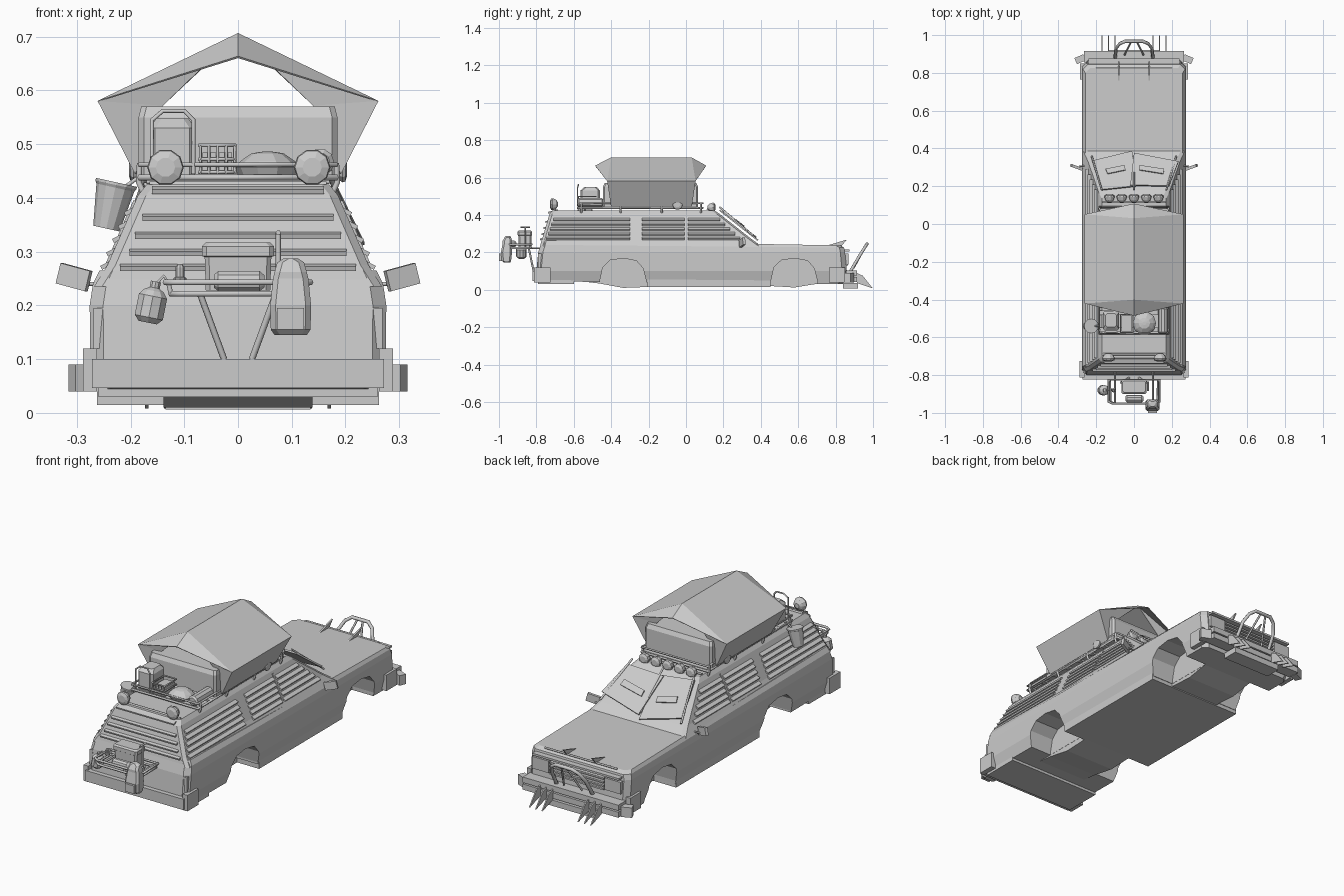
import bpy, bmesh, math
from mathutils import Vector, Euler

def mesh(name, verts, faces, thick=0):
    me = bpy.data.meshes.new(name)
    me.from_pydata([tuple(v) for v in verts], [], faces)
    bm = bmesh.new(); bm.from_mesh(me)
    bmesh.ops.recalc_face_normals(bm, faces=bm.faces)
    bm.to_mesh(me); bm.free()
    ob = bpy.data.objects.new(name, me)
    bpy.context.collection.objects.link(ob)
    if thick:
        m = ob.modifiers.new("thickness", 'SOLIDIFY'); m.thickness = thick; m.offset = 0
    return ob

def stack(name, levels, c=0.02, cx=0):
    """Closed loft of chamfered rectangles: (z or (z_rear, z_front), half_width, y_rear, y_front)."""
    v, f = [], []
    for z, w, a, b in levels:
        z0, z1 = z if isinstance(z, tuple) else (z, z)
        for x, y in [(w, a+c), (w, b-c), (w-c, b), (c-w, b), (-w, b-c), (-w, a+c), (c-w, a), (w-c, a)]:
            v.append((cx + x, y, z0 + (z1 - z0) * (y - a) / (b - a)))
    for k in range(len(levels) - 1):
        for i in range(8):
            j = (i + 1) % 8
            f.append((k*8+i, k*8+j, k*8+8+j, k*8+8+i))
    f += [tuple(range(8)), tuple(range(len(v)-8, len(v)))]
    return mesh(name, v, f)

def box(name, x, y, z, rot=(0, 0, 0)):
    """Box from (min, max) ranges, turned about its own centre."""
    c = Vector([(r[0]+r[1])/2 for r in (x, y, z)])
    h = [(r[1]-r[0])/2 for r in (x, y, z)]
    R = Euler(rot).to_matrix()
    v = [c + R @ Vector((i*h[0], j*h[1], k*h[2])) for i in (-1, 1) for j in (-1, 1) for k in (-1, 1)]
    return mesh(name, v, [(0,1,3,2), (4,5,7,6), (0,1,5,4), (2,3,7,6), (0,2,6,4), (1,3,7,5)])

def prism(name, prof, x0, x1):
    """(y, z) profile extruded along x."""
    n = len(prof)
    v = [(x, y, z) for x in (x0, x1) for y, z in prof]
    f = [tuple(range(n)), tuple(range(n, 2*n))] + [(i, (i+1) % n, n+(i+1) % n, n+i) for i in range(n)]
    return mesh(name, v, f)

def spin(name, p, axis, rings, n=10):
    """Turned solid: rings of (distance along axis, radius)."""
    q = Vector(axis).to_track_quat('Z', 'Y')
    v = [Vector(p) + q @ Vector((r*math.cos(2*math.pi*i/n), r*math.sin(2*math.pi*i/n), d))
         for d, r in rings for i in range(n)]
    f = [(k*n+i, k*n+(i+1) % n, k*n+n+(i+1) % n, k*n+n+i) for k in range(len(rings)-1) for i in range(n)]
    return mesh(name, v, f + [tuple(range(n)), tuple(range(len(v)-n, len(v)))])

def tube(name, pts, r=0.006, loop=False):
    cu = bpy.data.curves.new(name, 'CURVE'); cu.dimensions = '3D'
    cu.bevel_depth = r; cu.bevel_resolution = 1; cu.use_fill_caps = True
    s = cu.splines.new('POLY'); s.points.add(len(pts)-1); s.use_cyclic_u = loop
    for a, b in zip(s.points, pts):
        a.co = (*b, 1)
    ob = bpy.data.objects.new(name, cu)
    bpy.context.collection.objects.link(ob)
    return ob

# Lower body with wheel wells
body = stack("lower_body", [((.045, .03), .258, -.80, .84), (.10, .275, -.80, .86), (.2, .276, -.79, .85),
                            ((.24, .225), .27, -.778, .845), ((.265, .237), .258, -.772, .825)], .025)
for yc in (-.335, .58):
    for s in (-1, 1):
        arch = [(yc + u, z) for u, z in [(-.127, -.05), (-.125, .05), (-.11, .12), (-.07, .158), (0, .168),
                                         (.07, .155), (.105, .115), (.122, .05), (.127, -.05)]]
        cut = prism("wheel_well_cutter", arch, s*.14, s*.4)
        cut.hide_render = True; cut.hide_viewport = True
        m = body.modifiers.new("wheel_well", 'BOOLEAN'); m.object = cut
        m.operation = 'DIFFERENCE'; m.solver = 'EXACT'
prism("floor_pan", [(-.6, .05), (-.46, .033), (-.335, .01), (-.2, .015), (.45, .02), (.58, .012), (.72, .035), (.72, .05)], -.139, .139)
box("sills", (-.262, .262), (-.207, .452), (.015, .06))

# Cabin
stack("cabin", [(.235, .268, -.78, .40), (.275, .243, -.768, .345), (.405, .186, -.73, .18), (.425, .17, -.71, .15)], .015)
for s in (-1, 1):
    for k in range(5):
        z = .275 + k*.025
        x = .245 - .44*(z-.275)
        for a, b in [(-.745+k*.009, -.30), (-.235, -.008), (.01, .29-k*.027)]:
            box("side_slat", (s*x-.011, s*x+.011), (a, b), (z-.004, z+.004), (0, s*.5, 0))
    box("door_pillar", (s*.218-.004, s*.218+.004), (-.004, .006), (.265, .40), (0, -s*.414, 0))
    # Mirrors
    tube("mirror_arm", [(s*.25, .31, .24), (s*.29, .305, .24)], .004)
    box("mirror", (s*.305-.03, s*.305+.03), (.293, .308), (.233, .272), (0, -s*.25, s*.35))
for z, w in [(.272, .22), (.30, .202), (.332, .192), (.365, .178), (.415, .16)]:
    y = -.768 + (z-.275)*.3
    box("rear_slat", (-w, w), (y-.012, y+.01), (z-.005, z+.004), (.3, 0, 0))

# Windshield armour plates and straps
def on_glass(x, y, lift=.014):
    return (x, y, .25 + (.385-y)*.79 + lift)
mesh("windshield_plate_left", [on_glass(*p) for p in [(-.215, .335), (-.01, .385), (.01, .2), (-.175, .18)]], [(0, 1, 2, 3)], .008)
mesh("windshield_plate_right", [on_glass(*p, .022) for p in [(0, .375), (.235, .33), (.185, .2), (-.02, .205)]], [(0, 1, 2, 3)], .008)
mesh("view_slot_left", [on_glass(*p, .022) for p in [(-.15, .29), (-.05, .31), (-.045, .285), (-.14, .265)]], [(0, 1, 2, 3)], .008)
mesh("view_slot_right", [on_glass(*p, .03) for p in [(.03, .31), (.16, .29), (.155, .265), (.03, .285)]], [(0, 1, 2, 3)], .008)
for x in (-.19, 0, .19):
    tube("windshield_bar", [on_glass(x*1.18, .36, .02), on_glass(x*.9, .18, .03)], .005)

# Bumpers
box("rear_bumper", (-.272, .272), (-.822, -.78), (.046, .10))
box("rear_valance", (-.26, .26), (-.79, -.6), (.03, .055))
for s in (-1, 1):
    box("rear_bumper_corner", (s*.275-.013, s*.275+.013), (-.812, -.725), (.04, .12))
    box("front_bumper_corner", (s*.275-.012, s*.275+.012), (.765, .85), (.04, .12))
    box("front_bumper_end", (s*.285-.026, s*.285+.026), (.855, .89), (.04, .09), (0, 0, -s*.4))
    box("headlight", (s*.2-.045, s*.2+.045), (.84, .868), (.135, .195))
    box("tail_light", (s*.255-.014, s*.255+.014), (-.79, -.74), (.12, .195))
for z in (.055, .09):
    box("front_bumper_rail", (-.265, .265), (.855, .915), (z-.014, z+.014))
box("front_skid_plate", (-.135, .135), (.84, .92), (.006, .035))
for k in range(4):
    box("grille_bar", (-.15, .15), (.845, .867), (.13+k*.018, .138+k*.018))
box("grille_rail", (-.24, .24), (.83, .875), (.205, .215))

# Bull bar, ram spikes and hood fins
tube("bull_bar", [(-.10, .88, .10), (-.095, .93, .185), (-.075, .955, .225), (-.045, .968, .245),
                  (.045, .968, .245), (.075, .955, .225), (.095, .93, .185), (.10, .88, .10)], .009)
for s in (-1, 1):
    tube("bull_bar_brace", [(s*.015, .965, .24), (s*.05, .895, .115)], .005)
    for x in (.10, .135, .17):
        prism("ram_spike", [(.89, .10), (.915, .035), (.998, .008), (.945, .075)], s*x-.003, s*x+.003)
    prism("hood_fin", [(.75, .235), (.83, .232), (.86, .268), (.80, .25)], s*.08-.004, s*.08+.004)
tube("hood_rail", [(-.2, .83, .236), (.2, .83, .236)], .005)

# Roof rack
for z, r in ((.438, .006), (.462, .005)):
    tube("rack_rail", [(-.183, -.58, z), (.183, -.58, z), (.183, .09, z), (-.183, .09, z)], r, True)
for k in range(8):
    y = -.56 + k*.09
    box("rack_slat", (-.18, .18), (y-.012, y+.012), (.434, .442))
for s in (-1, 1):
    for y in (-.56, -.35, -.13, .08):
        tube("rack_foot", [(s*.183, y, .465), (s*.185, y, .43), (s*.172, y, .40)], .006)

# Tent: hollow fly with drooping ridge ends, end flaps and bedding box
ends = [(-.40, -.485), (.03, .107)]
v, f = [], []
for y, tip in ends:
    o = .02 if y > 0 else -.02
    v += [(-.19, y, .445), (-.26, y+o, .58), (0, y, .705), (.26, y+o, .58), (.19, y, .445),
          (0, tip, .662), (-.14, y, .572), (.14, y, .572)]
f = [(i, i+1, i+9, i+8) for i in range(4)]
for b in (0, 8):
    f += [(b+1, b+2, b+5), (b+2, b+3, b+5), (b+1, b+2, b+6), (b+3, b+2, b+7), (b, b+1, b+6), (b+4, b+3, b+7)]
mesh("tent_fly", v, f, .004)
stack("tent_base", [(.443, .185, -.445, .065), (.55, .185, -.445, .065), (.57, .18, -.435, .055)], .01)

# Lamps
lamp = [(-.02, .012), (-.01, .026), (.008, .034), (.016, .032), (.022, .018)]
for x in (-.135, .138):
    spin("rear_lamp", (x, -.705, .457), (0, -1, 0), lamp)
    tube("rear_lamp_stand", [(x, -.70, .42), (x, -.70, .45)], .005)
for s in (-1, 1):
    spin("side_lamp", (s*.19, -.045, .455), (s, 0, 0), [(d*.6, r*.8) for d, r in lamp])
for i in range(5):
    spin("front_lamp", (-.13+.065*i, .135, .44), (0, 1, 0), [(d, r*.8) for d, r in lamp])
tube("lamp_bar", [(-.17, .115, .43), (.17, .115, .43)], .005)
tube("rear_lamp_bar", [(-.165, -.69, .425), (.165, -.69, .425)], .006)

# Luggage on the roof
stack("jerry_can", [(.443, .042, -.565, -.46), (.53, .042, -.565, -.46), (.548, .03, -.545, -.475)], .01, -.122)
tube("jerry_can_handle", [(-.16, -.58, .445), (-.16, -.58, .545), (-.14, -.575, .562), (-.10, -.575, .562),
                          (-.083, -.58, .545), (-.083, -.58, .445)], .004)
for z in (.448, .472, .498):
    tube("crate_ring", [(-.072, -.575, z), (-.005, -.575, z), (-.005, -.48, z), (-.072, -.48, z)], .004, True)
for i in range(5):
    tube("crate_bar", [(-.07+.016*i, -.575, .445), (-.07+.016*i, -.575, .498)], .003)
box("crate_contents", (-.066, -.011), (-.57, -.485), (.445, .485))
spin("coiled_bundle", (.055, -.525, .443), (0, 0, 1), [(0, .055), (.014, .062), (.026, .05), (.04, .03), (.043, .01)])
spin("bedroll", (.153, -.58, .466), (0, 1, 0), [(0, .018), (.008, .026), (.13, .026), (.138, .018)])
spin("bucket", (-.245, -.54, .343), (.22, 0, 1), [(0, .025), (.078, .036), (.083, .039), (.088, .039)], 12)
tube("bucket_hook", [(-.225, -.54, .41), (-.183, -.54, .44)], .004)

# Rear cargo carrier
for z, x in ((.243, .135), (.222, .125)):
    tube("carrier_frame", [(-x, -.825, z), (x, -.825, z), (x, -.94, z), (x-.02, -.95, z), (.02-x, -.95, z), (-x, -.94, z)], .006, True)
for s in (-1, 1):
    tube("carrier_strut", [(s*.07, -.84, .22), (s*.026, -.815, .10)], .006)
    for y in (-.83, -.94):
        tube("carrier_post", [(s*.13, y, .245), (s*.125, y, .222)], .005)
    tube("carrier_arm", [(s*.1, -.95, .222), (s*.1, -.76, .222)], .005)
stack("cooler", [(.228, .06, -.895, -.828), (.29, .062, -.897, -.826), (.292, .067, -.90, -.823), (.31, .067, -.90, -.823), (.317, .06, -.893, -.83)], .008)
spin("carrier_roll", (-.045, -.925, .245), (1, 0, 0), [(0, .012), (.008, .02), (.085, .02), (.094, .012)])
stack("backpack", [(.145, .03, -.975, -.94), (.155, .037, -.985, -.935), (.20, .038, -.99, -.93), (.25, .033, -.98, -.93),
                   (.262, .03, -.98, -.93), (.28, .025, -.97, -.935), (.287, .014, -.965, -.94)], .01, .098)
box("backpack_pocket", (.073, .123), (-1.0, -.98), (.155, .195))
tube("shovel_handle", [(.075, -.86, .225), (.075, -.86, .335)], .005)
tube("shovel_grip", [(.075, -.885, .335), (.075, -.835, .335)], .005)
spin("canteen", (-.168, -.88, .168), (.2, 0, 1), [(0, .018), (.01, .028), (.05, .028), (.06, .02), (.066, .01), (.078, .01)])
tube("canteen_strap", [(-.152, -.88, .24), (-.138, -.88, .255), (-.13, -.88, .243)], .003)
spin("lantern", (-.108, -.88, .245), (0, 0, 1), [(0, .012), (.006, .012), (.008, .008), (.026, .008), (.032, .004)], 8)
